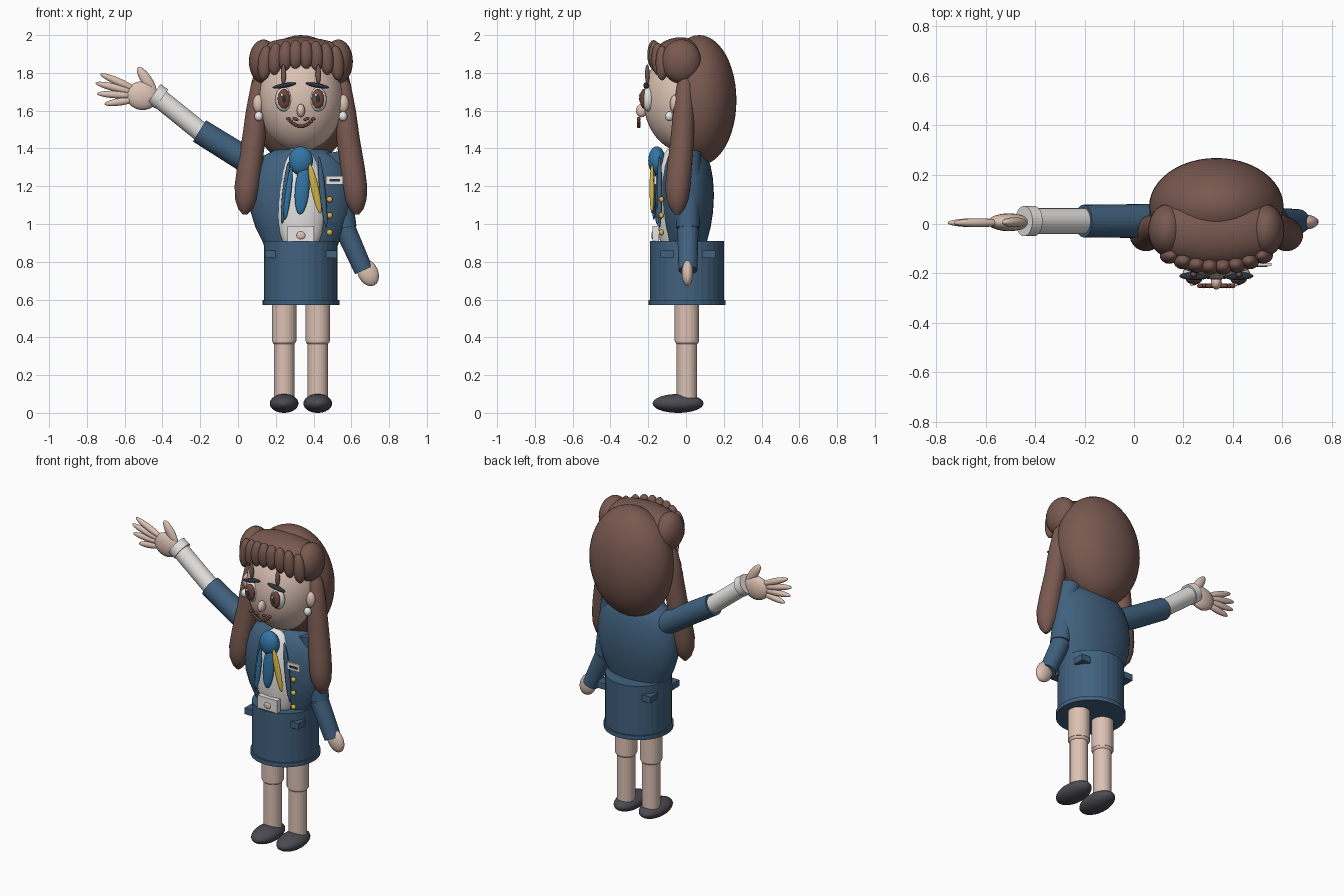
import bpy, bmesh, math
from mathutils import Matrix, Vector

cube = bpy.data.objects.get("Cube")
if cube:
    bpy.data.objects.remove(cube)

BODY_X = 0.333  # the body stands off-centre; parts are placed relative to it


def material(name, rgb):
    m = bpy.data.materials.new(name)
    m.use_nodes = True
    m.diffuse_color = (*rgb, 1)
    m.node_tree.nodes["Principled BSDF"].inputs["Base Color"].default_value = (*rgb, 1)
    return m


SKIN = material("skin", (0.72, 0.54, 0.455))
HAIR = material("brown hair", (0.19, 0.1, 0.08))
SUIT = material("navy suit", (0.052, 0.12, 0.21))
WHITE = material("white cloth", (0.8, 0.79, 0.77))
SHOE = material("charcoal shoe", (0.07, 0.07, 0.085))
SCARF = material("blue scarf", (0.032, 0.18, 0.38))
GOLD = material("gold", (0.66, 0.46, 0.06))
DARK = material("dark slate", (0.026, 0.034, 0.048))
IRIS = material("reddish brown", (0.17, 0.065, 0.045))


def finish(bm, name, mat, smooth=True):
    bmesh.ops.recalc_face_normals(bm, faces=bm.faces)
    for f in bm.faces:
        f.smooth = smooth
    for e in bm.edges:
        e.smooth = e.calc_face_angle(0) < 0.7
    me = bpy.data.meshes.new(name)
    bm.to_mesh(me)
    bm.free()
    me.materials.append(mat)
    ob = bpy.data.objects.new(name, me)
    ob.location.x = BODY_X
    bpy.context.collection.objects.link(ob)
    return ob


def ball(name, loc, radii, mat, turn=0.0, seg=32):
    """Ellipsoid, turned about the y axis."""
    bm = bmesh.new()
    bmesh.ops.create_uvsphere(bm, u_segments=seg, v_segments=seg // 2, radius=1)
    bm.transform(Matrix.Translation(loc) @ Matrix.Rotation(turn, 4, 'Y')
                 @ Matrix.Diagonal((*radii, 1)))
    return finish(bm, name, mat)


def span(a, b):
    a, b = Vector(a), Vector(b)
    d = b - a
    return (a + b) / 2, math.atan2(d.x, d.z), d.length


def blob(name, a, b, r, ry, mat):
    """Ellipsoid reaching from a to b in a plane facing the front."""
    mid, turn, length = span(a, b)
    return ball(name, mid, (r, ry, length / 2), mat, turn, 20)


def rod(name, a, b, r1, r2, mat):
    """Faceted cylinder from a to b."""
    mid, turn, length = span(a, b)
    bm = bmesh.new()
    bmesh.ops.create_cone(bm, cap_ends=True, segments=32, radius1=r1, radius2=r2, depth=length)
    bm.transform(Matrix.Translation(mid) @ Matrix.Rotation(turn, 4, 'Y'))
    return finish(bm, name, mat, False)


def box(name, loc, size, mat):
    bm = bmesh.new()
    bmesh.ops.create_cube(bm, size=1)
    bm.transform(Matrix.Translation(loc) @ Matrix.Diagonal((*size, 1)))
    return finish(bm, name, mat, False)


def loft(name, rings, mat, seg=32):
    """Skin over level elliptical rings given as x, y, z, rx, ry."""
    bm = bmesh.new()
    loops = []
    for x, y, z, rx, ry in rings:
        angles = [math.tau * i / seg for i in range(seg)]
        loops.append([bm.verts.new((x + rx * math.cos(t), y + ry * math.sin(t), z)) for t in angles])
    for lo, hi in zip(loops, loops[1:]):
        for i in range(seg):
            j = (i + 1) % seg
            bm.faces.new((lo[i], lo[j], hi[j], hi[i]))
    bm.faces.new(loops[0])
    bm.faces.new(loops[-1])
    return finish(bm, name, mat)


# Legs and shoes
for s, side in ((-1, "right"), (1, "left")):
    x = s * 0.089
    ball(side + "_shoe", (x, -0.042, 0.05), (0.076, 0.135, 0.05), SHOE)
    rod(side + "_shin", (x, 0.005, 0.06), (x, 0.005, 0.38), 0.054, 0.054, SKIN)
    ball(side + "_knee", (x, 0.005, 0.38), (0.063, 0.063, 0.03), SKIN)
    rod(side + "_thigh", (x, 0.005, 0.38), (x, 0.005, 0.62), 0.065, 0.065, SKIN)

# Skirt with hem and four pocket flaps
rod("skirt", (0, 0.005, 0.575), (0, 0.005, 0.91), 0.195, 0.195, SUIT)
rod("skirt_hem", (0, 0.005, 0.57), (0, 0.005, 0.597), 0.204, 0.204, SUIT)
for sx in (-1, 1):
    for sy in (-1, 1):
        box("pocket_flap", (sx * 0.16, 0.01 + sy * 0.11, 0.84), (0.062, 0.072, 0.04), SUIT)

# Jacket and shirt
profile = ((0.85, 0.18), (0.91, 0.205), (0.98, 0.24), (1.06, 0.265), (1.15, 0.275),
           (1.24, 0.265), (1.31, 0.24), (1.36, 0.2), (1.395, 0.13))
loft("jacket", [(0, 0.005, z, r, r * 0.52) for z, r in profile], SUIT)
ball("shirt_front", (0, -0.085, 1.11), (0.135, 0.073, 0.29), WHITE)
rod("neck", (0, 0, 1.33), (0, 0, 1.46), 0.08, 0.08, SKIN)
blob("right_lapel", (-0.065, -0.155, 1.33), (-0.1, -0.155, 1.0), 0.016, 0.014, SUIT)
blob("left_lapel", (0.095, -0.14, 1.36), (0.135, -0.14, 0.98), 0.016, 0.014, SUIT)
for z in (1.13, 1.045, 0.955):
    ball("jacket_button", (0.152, -0.13, z), (0.016, 0.014, 0.016), GOLD, seg=16)

# Scarf, name plate and waist pouch
ball("scarf_knot", (0, -0.155, 1.335), (0.064, 0.045, 0.076), SCARF)
blob("scarf_tail", (0.018, -0.175, 1.32), (-0.005, -0.175, 1.05), 0.038, 0.018, SCARF)
blob("scarf_side_tail", (-0.05, -0.17, 1.3), (-0.085, -0.17, 1.02), 0.016, 0.012, SCARF)
blob("gold_ribbon", (0.045, -0.18, 1.32), (0.103, -0.18, 1.055), 0.021, 0.013, GOLD)
box("name_plate", (0.178, -0.163, 1.232), (0.09, 0.012, 0.046), WHITE)
box("name_plate_bar", (0.18, -0.171, 1.231), (0.055, 0.006, 0.012), DARK)
box("waist_pouch", (0, -0.16, 0.95), (0.14, 0.035, 0.08), WHITE)
ball("pouch_clasp", (0, -0.175, 0.94), (0.025, 0.009, 0.022), SKIN, seg=16)

# Lowered left arm
rod("left_upper_sleeve", (0.17, 0.01, 1.38), (0.235, 0.01, 0.98), 0.07, 0.06, SUIT)
ball("left_elbow", (0.236, 0.01, 0.97), (0.058, 0.052, 0.058), SUIT)
rod("left_lower_sleeve", (0.236, 0.01, 0.97), (0.332, 0.01, 0.755), 0.056, 0.05, SUIT)
blob("left_hand", (0.322, 0.008, 0.81), (0.388, 0.008, 0.675), 0.054, 0.031, SKIN)

# Raised right arm
rod("right_upper_sleeve", (-0.17, 0.012, 1.265), (-0.537, 0.012, 1.493), 0.07, 0.066, SUIT)
rod("right_shirt_sleeve", (-0.52, 0.012, 1.48), (-0.75, 0.012, 1.666), 0.052, 0.052, WHITE)
rod("right_cuff", (-0.737, 0.012, 1.662), (-0.778, 0.012, 1.69), 0.061, 0.061, WHITE)
blob("right_palm", (-0.755, 0.007, 1.668), (-0.925, 0.007, 1.69), 0.076, 0.036, SKIN)
blob("right_thumb", (-0.77, 0.007, 1.69), (-0.862, 0.007, 1.83), 0.029, 0.02, SKIN)
for z, tip_x, tip_z in ((1.71, -1.062, 1.795), (1.695, -1.088, 1.747),
                        (1.68, -1.08, 1.69), (1.66, -1.04, 1.635)):
    blob("right_finger", (-0.87, 0.005, z), (tip_x, 0.005, tip_z), 0.02, 0.018, SKIN)

# Head, back hair and fringe
ball("head", (0, 0, 1.66), (0.225, 0.225, 0.282), SKIN, seg=48)
ball("back_hair", (0, 0.07, 1.655), (0.272, 0.197, 0.345), HAIR, seg=48)
ball("top_hair", (0, -0.03, 1.878), (0.265, 0.145, 0.11), HAIR)
for i in range(8):
    t = (i - 3.5) / 3.5
    x, y, drop = t * 0.19, -0.172 + 0.045 * t * t, 0.06 * t * t
    blob("fringe_strand", (x * 0.95, y, 1.975 - drop * 0.5), (x * 1.05, y, 1.82 - drop),
         0.038, 0.034, HAIR)

# Side hair: temple tufts and long hanging locks
lock = ((1.80, 0.2, 0.0, 0.02), (1.74, 0.222, -0.005, 0.042), (1.6, 0.235, -0.012, 0.056),
        (1.45, 0.25, -0.02, 0.062), (1.3, 0.272, -0.034, 0.066), (1.2, 0.284, -0.043, 0.067),
        (1.13, 0.29, -0.046, 0.058), (1.08, 0.294, -0.046, 0.038), (1.05, 0.296, -0.046, 0.012))
for s, side in ((-1, "right"), (1, "left")):
    ball(side + "_temple_hair", (s * 0.198, -0.025, 1.86), (0.077, 0.105, 0.117), HAIR)
    loft(side + "_hair_lock", [(s * x, y, z, r, r) for z, x, y, r in lock], HAIR)
    blob(side + "_loose_strand", (s * 0.092, -0.205, 1.845), (s * 0.092, -0.205, 1.74),
         0.014, 0.012, HAIR)

    # Ears and earrings
    ball(side + "_ear", (s * 0.225, -0.055, 1.635), (0.03, 0.03, 0.05), SKIN)
    ball(side + "_earring", (s * 0.223, -0.088, 1.57), (0.023, 0.023, 0.026), WHITE, seg=16)

    # Eyes and brows
    x = s * 0.09
    ball(side + "_eye", (x, -0.2, 1.66), (0.046, 0.032, 0.064), WHITE)
    ball(side + "_iris", (x, -0.224, 1.663), (0.033, 0.02, 0.052), IRIS)
    ball(side + "_pupil", (x, -0.236, 1.663), (0.014, 0.012, 0.025), DARK, seg=16)
    ball(side + "_eye_glint", (x - 0.01, -0.244, 1.682), (0.007, 0.006, 0.009), WHITE, seg=12)
    blob(side + "_brow", (s * 0.025, -0.216, 1.745), (s * 0.15, -0.205, 1.722),
         0.012, 0.016, DARK)

# Nose and beaded smile
ball("nose", (0, -0.235, 1.6), (0.022, 0.03, 0.035), SKIN)
for i in range(11):
    t = (i - 5) / 5
    ball("smile_bead", (t * 0.066, -0.25, 1.517 + 0.04 * t * t), (0.012, 0.01, 0.01), IRIS, seg=12)
for s in (-1, 1):
    blob("upper_lip", (s * 0.012, -0.25, 1.55), (s * 0.045, -0.25, 1.562), 0.009, 0.009, IRIS)
